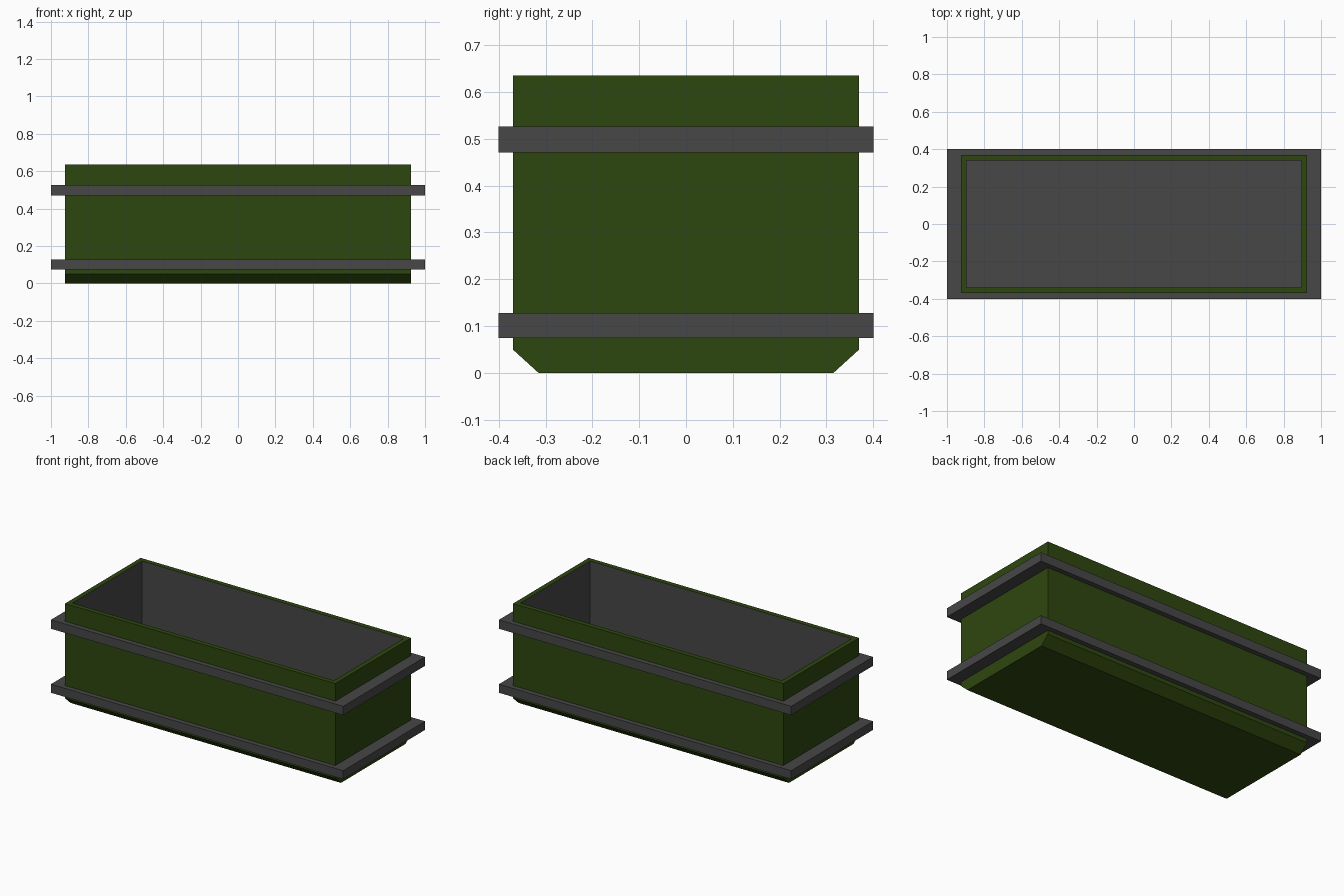
import bpy, bmesh

if "Cube" in bpy.data.objects:
    bpy.data.objects.remove(bpy.data.objects["Cube"])


def material(name, rgb):
    m = bpy.data.materials.new(name)
    m.diffuse_color = (*rgb, 1)
    m.use_nodes = True
    m.node_tree.nodes["Principled BSDF"].inputs["Base Color"].default_value = m.diffuse_color
    return m


GREEN = material("dark green", (0.027, 0.063, 0.0045))
GREY = material("dark grey", (0.063, 0.063, 0.063))


def finish(name, bm, *mats):
    bmesh.ops.recalc_face_normals(bm, faces=bm.faces)
    me = bpy.data.meshes.new(name)
    bm.to_mesh(me)
    bm.free()
    for m in mats:
        me.materials.append(m)
    ob = bpy.data.objects.new(name, me)
    bpy.context.collection.objects.link(ob)
    return ob


HX, HY, TOP, FLOOR, WALL = 0.925, 0.37, 0.635, 0.05, 0.03

# Planter body: end profile with chamfered lower edges, extruded along x
bm = bmesh.new()
profile = [(-0.315, 0), (0.315, 0), (HY, 0.05), (HY, TOP), (-HY, TOP), (-HY, 0.05)]
face = bm.faces.new([bm.verts.new((-HX, y, z)) for y, z in profile])
ext = bmesh.ops.extrude_face_region(bm, geom=[face])
new = [v for v in ext["geom"] if isinstance(v, bmesh.types.BMVert)]
bmesh.ops.translate(bm, verts=new, vec=(2 * HX, 0, 0))

# Hollow: inset the top to leave a green rim, then push the opening down
bm.normal_update()
bmesh.ops.recalc_face_normals(bm, faces=bm.faces)
top = next(f for f in bm.faces if all(v.co.z > TOP - 0.001 for v in f.verts))
bmesh.ops.inset_region(bm, faces=[top], thickness=WALL, use_even_offset=True)
down = bmesh.ops.extrude_face_region(bm, geom=[top])
bmesh.ops.translate(bm, vec=(0, 0, FLOOR - TOP),
                    verts=[v for v in down["geom"] if isinstance(v, bmesh.types.BMVert)])
if top.is_valid:
    bm.faces.remove(top)

# Grey lining on every face that lies wholly inside the rim
for f in bm.faces:
    inside = all(abs(v.co.x) < HX - 0.01 and abs(v.co.y) < HY - 0.01 for v in f.verts)
    flat_rim = all(v.co.z > TOP - 0.001 for v in f.verts)
    f.material_index = int(inside and not flat_rim)
finish("planter_body", bm, GREEN, GREY)


# Rectangular bands around the body
def band(name, z0, z1):
    bm = bmesh.new()
    loops = []
    for x, y, z in ((1, 0.4, z0), (1, 0.4, z1), (HX - 0.01, HY - 0.01, z1), (HX - 0.01, HY - 0.01, z0)):
        loops.append([bm.verts.new((sx * x, sy * y, z))
                      for sx, sy in ((-1, -1), (1, -1), (1, 1), (-1, 1))])
    for k in range(4):
        a, b = loops[k], loops[(k + 1) % 4]
        for i in range(4):
            j = (i + 1) % 4
            bm.faces.new((a[i], a[j], b[j], b[i]))
    finish(name, bm, GREY)


band("lower_band", 0.075, 0.128)
band("upper_band", 0.471, 0.526)
